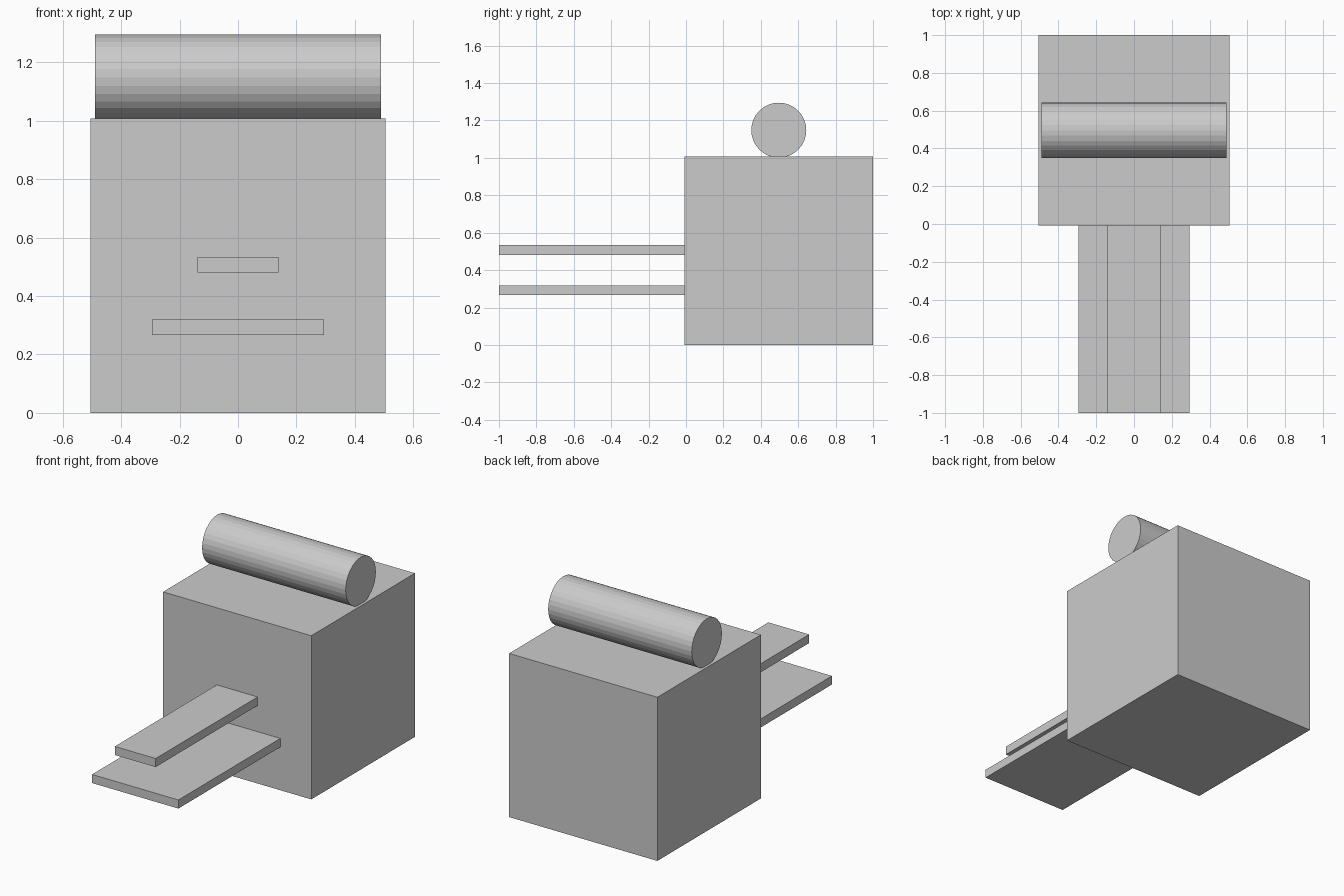
import bpy
import math

if "Cube" in bpy.data.objects:
    bpy.data.objects.remove(bpy.data.objects["Cube"])


def box(name, x0, x1, y0, y1, z0, z1):
    bpy.ops.mesh.primitive_cube_add(
        size=1, location=((x0 + x1) / 2, (y0 + y1) / 2, (z0 + z1) / 2))
    ob = bpy.context.object
    ob.name = name
    ob.scale = (x1 - x0, y1 - y0, z1 - z0)
    bpy.ops.object.transform_apply(location=False, rotation=False, scale=True)
    return ob


# Main block
box("body", -0.505, 0.505, -0.008, 1.0, 0, 1.008)

# Two flat plates sticking out of the front
for name, half_width, z0, z1 in (("lower_plate", 0.294, 0.266, 0.319),
                                 ("upper_plate", 0.139, 0.480, 0.533)):
    box(name, -half_width, half_width, -1.0, -0.008, z0, z1)

# Roller lying across the top, flat-shaded
bpy.ops.mesh.primitive_cylinder_add(
    vertices=32, radius=0.147, depth=0.978,
    location=(0, 0.496, 1.148), rotation=(0, math.pi / 2, 0))
bpy.context.object.name = "roller"
